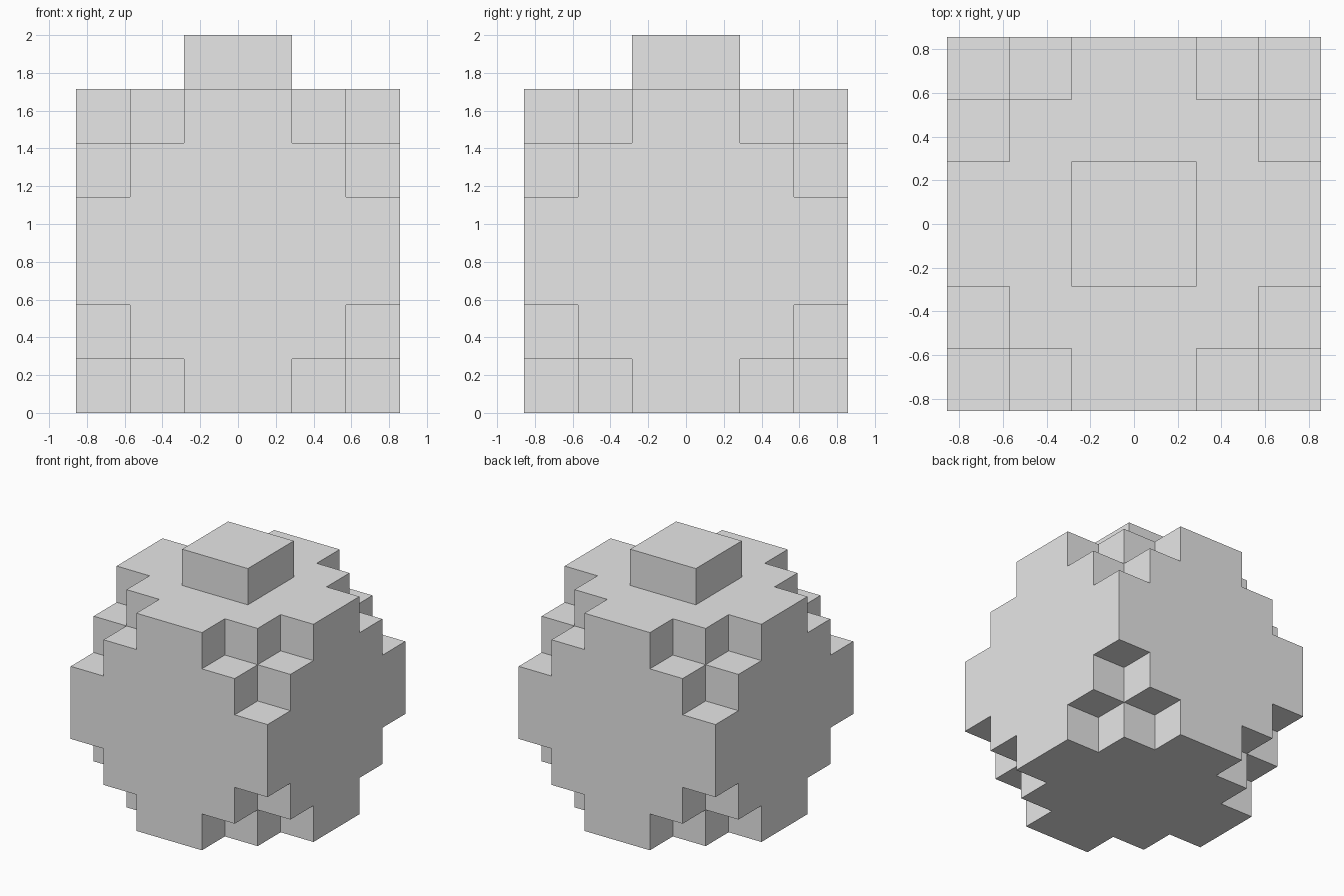
import bpy
import bmesh
from mathutils import Vector

if "Cube" in bpy.data.objects:
    bpy.data.objects.remove(bpy.data.objects["Cube"], do_unlink=True)

U = 2 / 7   # edge length of one cell
N = 6       # cells along each side of the body

grey = bpy.data.materials.new("light grey")
grey.use_nodes = True
grey.diffuse_color = (0.8, 0.8, 0.8, 1)
grey.node_tree.nodes["Principled BSDF"].inputs["Base Color"].default_value = (0.8, 0.8, 0.8, 1)


def filled(cell):
    """Body cells with stepped corners, plus a 2 x 2 cap on top."""
    x, y, z = cell
    if z == N:
        return x in (2, 3) and y in (2, 3)
    if not all(0 <= c < N for c in cell):
        return False
    # steps from the nearest corner; the corner cell and its neighbours are cut away
    return sum(min(c, N - 1 - c) for c in cell) >= 2


# Outer skin: one square wherever a filled cell meets an empty one
bm = bmesh.new()
for x in range(N):
    for y in range(N):
        for z in range(N + 1):
            if not filled((x, y, z)):
                continue
            centre = Vector((x + 0.5 - N / 2, y + 0.5 - N / 2, z + 0.5))
            for axis in range(3):
                for side in (-1, 1):
                    neighbour = [x, y, z]
                    neighbour[axis] += side
                    if filled(neighbour):
                        continue
                    n, a, b = Vector(), Vector(), Vector()
                    n[axis] = side / 2
                    a[(axis + 1) % 3] = 0.5
                    b[(axis + 2) % 3] = side / 2
                    bm.faces.new([bm.verts.new((centre + n + i * a + j * b) * U)
                                  for i, j in ((-1, -1), (1, -1), (1, 1), (-1, 1))])

# Weld the squares and merge coplanar ones into large flat faces
bmesh.ops.remove_doubles(bm, verts=bm.verts[:], dist=0.001)
bmesh.ops.dissolve_limit(bm, angle_limit=0.01, verts=bm.verts[:], edges=bm.edges[:])
bmesh.ops.recalc_face_normals(bm, faces=bm.faces[:])

mesh = bpy.data.meshes.new("stepped_block")
bm.to_mesh(mesh)
bm.free()
mesh.materials.append(grey)
body = bpy.data.objects.new("stepped_block", mesh)
bpy.context.collection.objects.link(body)
